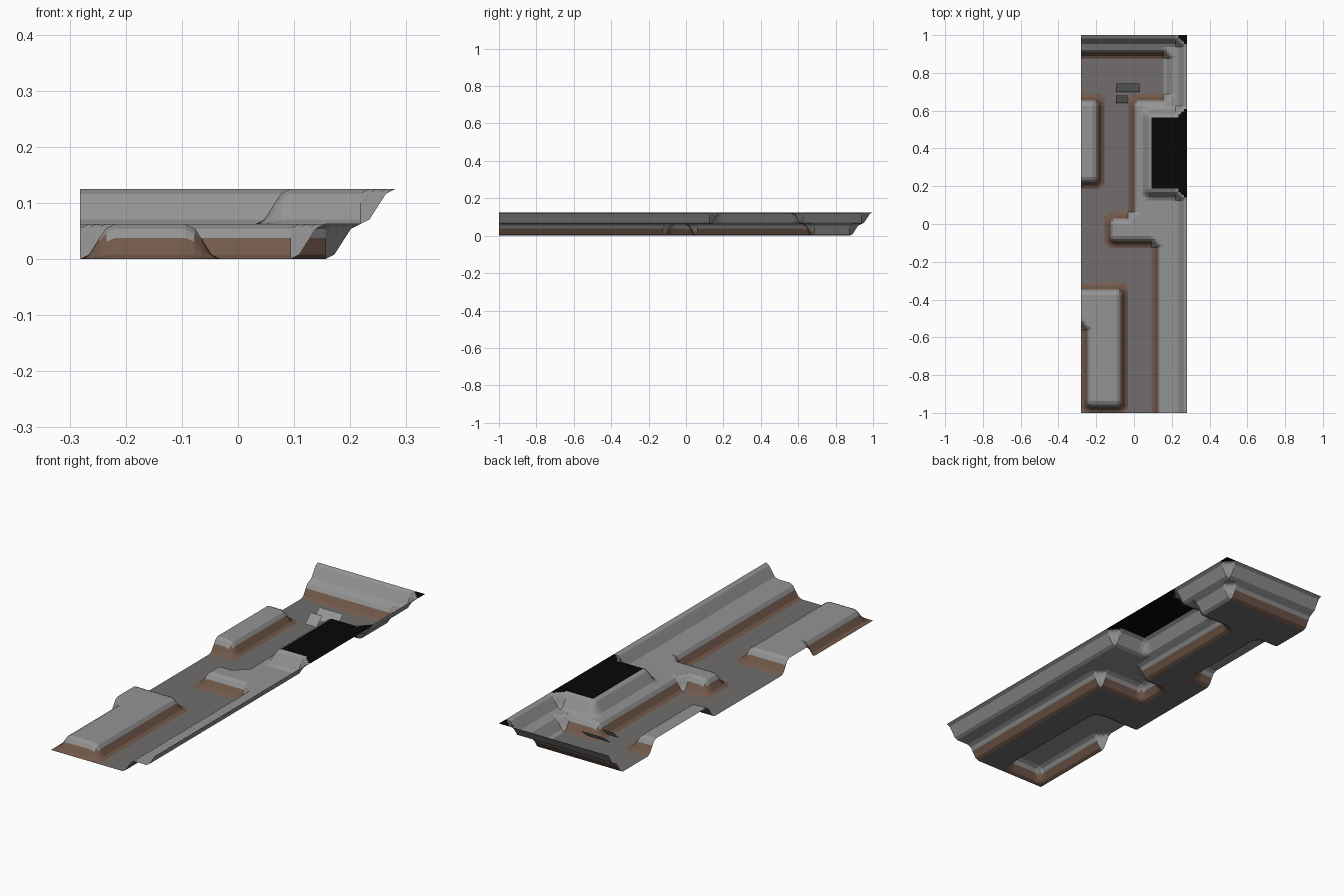
import bpy, bmesh, math

if "Cube" in bpy.data.objects:
    bpy.data.objects.remove(bpy.data.objects["Cube"])

W = 0.0625                       # module: slope width and step height
X0, Y0 = -4.5 * W, -1.0
FAR = 9.0


def material(name, rgb):
    m = bpy.data.materials.new(name)
    m.diffuse_color = (*rgb, 1)
    m.use_nodes = True
    m.node_tree.nodes["Principled BSDF"].inputs["Base Color"].default_value = m.diffuse_color
    return m


floor_mat = material("floor grey", (0.165, 0.155, 0.152))
wall_mat = material("wall grey", (0.29, 0.295, 0.29))
brown_mat = material("brown skirting", (0.17, 0.10, 0.07))
black_mat = material("black", (0.002, 0.002, 0.002))

# Wall profile: (fraction across slope from the foot, fraction of step height)
PROFILE = [(0, 0), (.25, .13), (.55, .6), (.72, .86), (1, 1)]

# Plateau tops (x0, x1, y0, y1) and filled inner corners (x, y, sx, sy), in modules
LOWER = [(2.5, FAR, -99, 0), (-1.5, FAR, -1, 0), (.5, FAR, -1, 10),
         (3.5, FAR, -99, 99), (-99, 99, 15, 99),
         (-99, -3.5, 4, 10),
         (-3.5, -1.5, -15, -6), (-99, -1.5, -8, -6)]
LOWER_CORNERS = [(2.5, -1, -1, -1), (.5, 0, -1, 1), (3.5, 10, -1, 1),
                 (3.5, 15, -1, -1), (-3.5, -8, -1, -1)]
UPPER = [(4.5, FAR, -99, 99), (-99, 99, 16, 99), (1.5, FAR, 3, 9)]
UPPER_CORNERS = [(4.5, 16, -1, -1), (4.5, 9, -1, 1), (4.5, 3, -1, -1)]


def step(x, y, rects, corners):
    """Height (0..1) of one terrace level at a point given in modules."""
    d = 1.0
    for x0, x1, y0, y1 in rects:
        d = min(d, math.hypot(max(x0 - x, x - x1, 0), max(y0 - y, y - y1, 0)))
    for cx, cy, sx, sy in corners:
        u, v = (x - cx) * sx, (y - cy) * sy
        if -1e-6 <= u <= 1 and -1e-6 <= v <= 1:
            d = min(d, max(u + v - 1, 0))
    t = 1 - d
    for (a, p), (b, q) in zip(PROFILE, PROFILE[1:]):
        if t <= b + 1e-9:
            return p + (q - p) * (t - a) / (b - a)
    return 1.0


def in_corner(x, y):
    return any(0 < (x - cx) * sx < 1 and 0 < (y - cy) * sy < 1
               for cx, cy, sx, sy in LOWER_CORNERS)


# Terraced deck: a grid whose lines follow the wall profile
SPLITS = (0, .25, .28, .45, .55, .72, .75)
xs = [-4.5 + i + t for i in range(9) for t in SPLITS] + [4.5]
ys = [-16 + i + t for i in range(32) for t in SPLITS] + [16]
bm = bmesh.new()
grid = [[bm.verts.new((x * W, y * W, W * (step(x, y, LOWER, LOWER_CORNERS)
                                          + step(x, y, UPPER, UPPER_CORNERS))))
         for x in xs] for y in ys]
for j in range(len(ys) - 1):
    for i in range(len(xs) - 1):
        f = bm.faces.new((grid[j][i], grid[j][i + 1], grid[j + 1][i + 1], grid[j + 1][i]))
        c = f.calc_center_median()
        zs = [v.co.z for v in f.verts]
        f.material_index = 1
        if max(zs) < 1e-5:
            f.material_index = 0                       # floor
        elif min(zs) > 2 * W - 1e-5:
            f.material_index = 3                       # dark pad
        elif c.z < .6 * W and not in_corner(c.x / W, c.y / W) \
                and not (c.x > 2.5 * W and 11 * W < c.y < 14 * W):
            f.material_index = 2                       # skirting band
bmesh.ops.dissolve_limit(bm, angle_limit=math.radians(0.5), verts=bm.verts[:],
                         edges=bm.edges[:], delimit={'MATERIAL'})
me = bpy.data.meshes.new("terraced_deck")
bm.to_mesh(me)
bm.free()
for m in (floor_mat, wall_mat, brown_mat, black_mat):
    me.materials.append(m)
bpy.context.collection.objects.link(bpy.data.objects.new("terraced_deck", me))


# Tilted console panels
def panel(name, x0, x1, y0, y1, z0, z1):
    p = bpy.data.meshes.new(name)
    p.from_pydata([(x0, y0, z0), (x1, y0, z0), (x1, y1, z1), (x0, y1, z1)], [], [(0, 1, 2, 3)])
    p.materials.append(wall_mat)
    bpy.context.collection.objects.link(bpy.data.objects.new(name, p))


panel("wide_panel", -.095, .03, .70, .745, .02, .06)
panel("small_panel", -.095, -.035, .64, .68, .02, .06)
